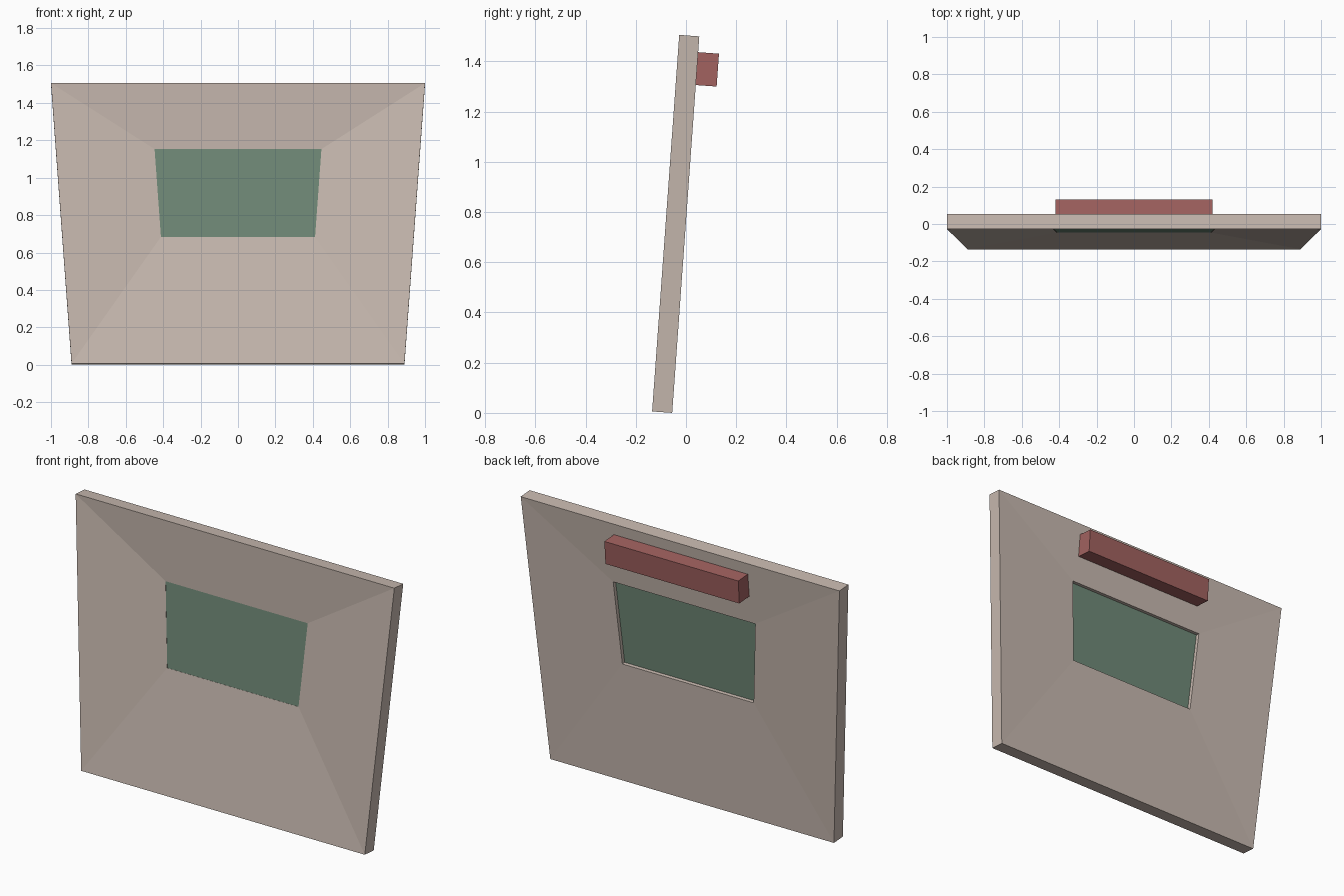
import bpy, bmesh
from mathutils import Vector

if "Cube" in bpy.data.objects:
    bpy.data.objects.remove(bpy.data.objects["Cube"])

LEAN = 0.072      # backward lean of the panel (y per z)
THICK = 0.08


def material(name, rgb):
    m = bpy.data.materials.new(name)
    m.diffuse_color = (*rgb, 1)
    m.use_nodes = True
    m.node_tree.nodes["Principled BSDF"].inputs["Base Color"].default_value = m.diffuse_color
    return m


frame_mat = material("pale stone", (0.58, 0.49, 0.435))
glass_mat = material("dull green", (0.162, 0.254, 0.188))
box_mat = material("dusty red", (0.36, 0.122, 0.117))


def place(x, h, depth):
    """Panel coordinates: sideways, height up the slope, depth from the front face."""
    return Vector((x, -0.135 + LEAN * h + depth, h + LEAN * (THICK - depth)))


def ring(bm, low, high, depth):
    """Four corners of a trapezoid; low/high are (half width, height)."""
    (wl, hl), (wh, hh) = low, high
    return [bm.verts.new(place(x, h, depth))
            for x, h in ((-wl, hl), (wl, hl), (wh, hh), (-wh, hh))]


def bridge(bm, a, b):
    for i in range(4):
        j = (i + 1) % 4
        bm.faces.new((a[i], a[j], b[j], b[i]))


def finish(bm, name, mat):
    bmesh.ops.recalc_face_normals(bm, faces=bm.faces)
    me = bpy.data.meshes.new(name)
    bm.to_mesh(me)
    bm.free()
    me.materials.append(mat)
    bpy.context.collection.objects.link(bpy.data.objects.new(name, me))


def block(name, low, high, d0, d1, mat):
    bm = bmesh.new()
    a, b = ring(bm, low, high, d0), ring(bm, low, high, d1)
    bridge(bm, a, b)
    bm.faces.new(a)
    bm.faces.new(b)
    finish(bm, name, mat)


OUT = ((0.89, 0.0), (1.0, 1.5))
WIN = ((0.412, 0.68), (0.446, 1.15))

# Panel: dished towards the window opening on both sides
bm = bmesh.new()
rings = [ring(bm, *OUT, 0), ring(bm, *WIN, 0.04),
         ring(bm, *WIN, 0.068), ring(bm, *OUT, THICK)]
for i in range(4):
    bridge(bm, rings[i], rings[(i + 1) % 4])
finish(bm, "panel", frame_mat)

# Window pane near the front of the opening
block("window_pane", *WIN, 0.041, 0.047, glass_mat)

# Box mounted on the back above the window
block("back_box", (0.42, 1.306), (0.42, 1.437), 0.07, 0.163, box_mat)
